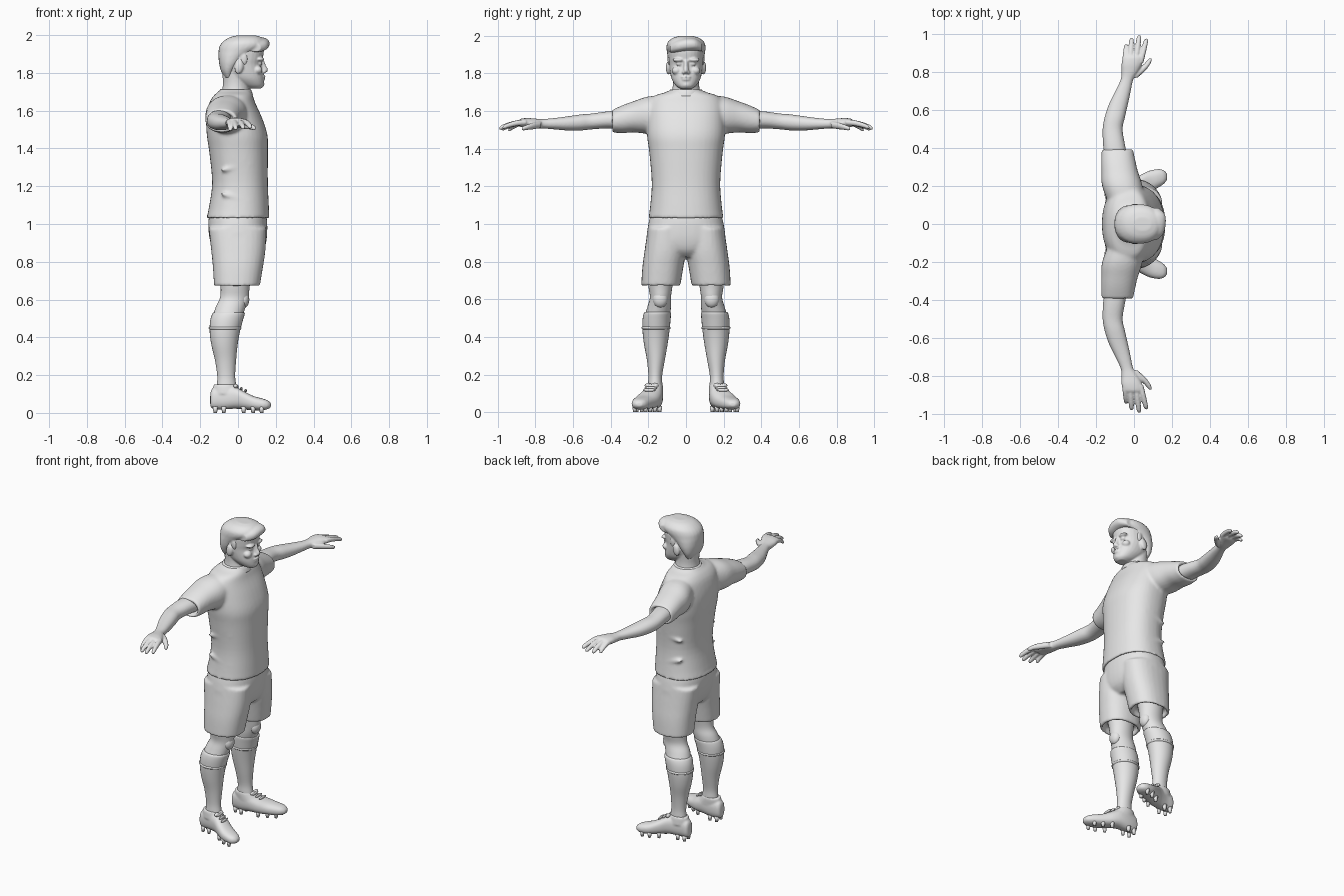
import bpy, bmesh, math
from mathutils import Matrix, Vector

grey = bpy.data.materials.new("clay grey")
grey.diffuse_color = (0.8, 0.8, 0.8, 1)


def smooth_rows(rows, steps=4):
    """Catmull-Rom interpolation between section rows."""
    out = []
    for i in range(len(rows) - 1):
        p0, p1 = rows[max(i - 1, 0)], rows[i]
        p2, p3 = rows[i + 1], rows[min(i + 2, len(rows) - 1)]
        for k in range(steps):
            t = k / steps
            out.append([0.5 * (2 * b + (c - a) * t + (2 * a - 5 * b + 4 * c - d) * t * t
                               + (3 * b - a - 3 * c + d) * t ** 3)
                        for a, b, c, d in zip(p0, p1, p2, p3)])
    return out + [list(rows[-1])]


def loft(bm, axis, rows, power=2.0, hem=False, n=28):
    """Rows are (position on axis, a min, a max, b min, b max)."""
    rows = smooth_rows(rows)
    if hem:  # hollow the last end so that it reads as an opening
        t, a0, a1, b0, b1 = rows[-1]
        back = (rows[-2][0] - t) / abs(rows[-2][0] - t) * 0.035
        g = 0.016
        rows += [[t, a0 + g, a1 - g, b0 + g, b1 - g],
                 [t + back, a0 + g, a1 - g, b0 + g, b1 - g]]
    rings = []
    for t, a0, a1, b0, b1 in rows:
        ring = []
        for k in range(n):
            u = 2 * math.pi * k / n
            c, s = math.cos(u), math.sin(u)
            a = (a0 + a1) / 2 + (a1 - a0) / 2 * math.copysign(abs(c) ** (2 / power), c)
            b = (b0 + b1) / 2 + (b1 - b0) / 2 * math.copysign(abs(s) ** (2 / power), s)
            ring.append(bm.verts.new({'x': (t, a, b), 'y': (a, t, b), 'z': (a, b, t)}[axis]))
        rings.append(ring)
    for r, q in zip(rings, rings[1:]):
        for k in range(n):
            bm.faces.new((r[k], r[(k + 1) % n], q[(k + 1) % n], q[k]))
    bm.faces.new(rings[0][::-1])
    bm.faces.new(rings[-1])


def ball(bm, centre, radii, tilt=0):
    m = (Matrix.Translation(centre) @ Matrix.Rotation(tilt, 4, 'Y')
         @ Matrix.Diagonal((*radii, 1)))
    bmesh.ops.create_uvsphere(bm, u_segments=20, v_segments=12, radius=1, matrix=m)


def mirrored(bm, build):
    """Run a builder for the +y side, then copy it to the -y side."""
    part = bmesh.new()
    build(part)
    mesh = bpy.data.meshes.new("half")
    part.to_mesh(mesh)
    part.free()
    bm.from_mesh(mesh)
    mesh.transform(Matrix.Diagonal((1, -1, 1, 1)))
    bm.from_mesh(mesh)
    bpy.data.meshes.remove(mesh)


def finish(name, bm, voxel=0, relax=0):
    bmesh.ops.recalc_face_normals(bm, faces=bm.faces)
    for f in bm.faces:
        f.smooth = True
    mesh = bpy.data.meshes.new(name)
    bm.to_mesh(mesh)
    bm.free()
    mesh.materials.append(grey)
    ob = bpy.data.objects.new(name, mesh)
    bpy.context.collection.objects.link(ob)
    if voxel:  # fuse overlapping volumes into one skin
        r = ob.modifiers.new("fuse", 'REMESH')
        r.mode, r.voxel_size, r.use_smooth_shade = 'VOXEL', voxel, True
        s = ob.modifiers.new("relax", 'SMOOTH')
        s.factor, s.iterations = 0.5, relax


# Shirt: torso with two sleeves
def sleeve(bm):
    loft(bm, 'y', [(.10, -.13, .06, 1.49, 1.685), (.20, -.168, .045, 1.48, 1.678),
                   (.28, -.172, .02, 1.487, 1.652), (.34, -.173, .006, 1.483, 1.63),
                   (.395, -.17, -.005, 1.487, 1.605)], 2.2, hem=True)


bm = bmesh.new()
loft(bm, 'z', [(1.715, -.09, .06, -.078, .078), (1.70, -.105, .068, -.11, .11),
               (1.68, -.128, .078, -.17, .17), (1.64, -.152, .092, -.2, .2),
               (1.56, -.168, .128, -.207, .207), (1.47, -.165, .156, -.207, .207),
               (1.38, -.152, .158, -.195, .195), (1.22, -.137, .158, -.182, .182),
               (1.10, -.152, .163, -.19, .19), (1.028, -.168, .166, -.2, .2)],
     2.3, hem=True, n=40)
mirrored(bm, sleeve)
for z, lean in ((1.14, .25), (1.3, -.2)):  # soft cloth folds at the waist
    mirrored(bm, lambda b: ball(b, (-.01, .172, z), (.09, .016, .014), lean))
finish("shirt", bm, .009, 5)

# Collar
bm = bmesh.new()
loft(bm, 'z', [(1.68, -.105, .08, -.095, .095), (1.70, -.1, .074, -.09, .09),
               (1.716, -.093, .066, -.083, .083)])
finish("collar", bm)


# Shorts: hips and two legs
def short_leg(bm):
    loft(bm, 'z', [(.98, -.155, .15, .0, .203), (.86, -.142, .145, .0, .22),
                   (.77, -.133, .132, .014, .232), (.672, -.127, .116, .03, .238)],
         2.3, hem=True)


bm = bmesh.new()
loft(bm, 'z', [(1.06, -.15, .148, -.185, .185), (1.0, -.158, .155, -.2, .2),
               (.92, -.15, .152, -.208, .208), (.86, -.13, .135, -.17, .17),
               (.825, -.1, .1, -.1, .1)], 2.3, n=40)
mirrored(bm, short_leg)
finish("shorts", bm, .009, 4)

# Legs and socks
bm = bmesh.new()
mirrored(bm, lambda b: loft(b, 'z', [
    (.76, -.1, .08, .06, .21), (.67, -.092, .062, .072, .2), (.61, -.095, .056, .08, .192),
    (.56, -.118, .04, .08, .205), (.50, -.135, .02, .086, .222), (.44, -.14, .005, .09, .222)]))
mirrored(bm, lambda b: ball(b, (.03, .137, .6), (.03, .04, .045)))
finish("legs", bm)
bm = bmesh.new()
mirrored(bm, lambda b: loft(b, 'z', [
    (.532, -.122, .026, .088, .21), (.528, -.134, .036, .08, .223), (.49, -.147, .026, .082, .231),
    (.43, -.15, .01, .088, .231), (.36, -.141, -.002, .098, .223), (.28, -.122, -.01, .112, .208),
    (.20, -.11, -.015, .126, .2), (.15, -.112, -.01, .126, .202), (.10, -.12, .0, .126, .205)]))
mirrored(bm, lambda b: loft(b, 'z', [
    (.455, -.15, .014, .087, .232), (.451, -.155, .018, .082, .236), (.445, -.154, .017, .082, .236),
    (.44, -.149, .012, .088, .231)]))
finish("socks", bm)


# Shoes with collar, laces and studs
def shoe(bm):
    loft(bm, 'x', [(-.147, .15, .18, .04, .095), (-.135, .132, .2, .022, .13),
                   (-.08, .123, .208, .018, .142), (-.02, .124, .228, .022, .14),
                   (.03, .138, .256, .018, .115), (.08, .165, .28, .014, .09),
                   (.13, .193, .289, .014, .076), (.158, .212, .282, .02, .066),
                   (.174, .232, .265, .03, .052)], 2.4)
    loft(bm, 'z', [(.10, -.135, .03, .122, .215), (.135, -.132, .0, .122, .21),
                   (.15, -.128, -.008, .124, .207)])


def trim(bm):
    for k in range(3):  # laces
        ball(bm, (-.004 + .022 * k, .18 + .008 * k, .138 - .01 * k), (.007, .034, .009))
    ball(bm, (-.012, .165, .142), (.012, .02, .012))
    ball(bm, (-.012, .2, .142), (.012, .02, .012))
    for x, y in ((-.12, .145), (-.12, .188), (-.075, .14), (-.075, .192), (.03, .165),
                 (.03, .235), (.08, .19), (.08, .262), (.125, .215), (.125, .272)):
        bmesh.ops.create_cone(bm, cap_ends=True, segments=12, radius1=.009, radius2=.014,
                              depth=.034, matrix=Matrix.Translation((x, y, .017)))


bm = bmesh.new()
mirrored(bm, shoe)
finish("shoes", bm, .006, 3)
bm = bmesh.new()
mirrored(bm, trim)
finish("laces_and_studs", bm)


# Arms with hands
def arm(bm):
    loft(bm, 'y', [(.33, -.155, -.03, 1.505, 1.605), (.42, -.163, -.048, 1.508, 1.598),
                   (.50, -.165, -.06, 1.503, 1.587), (.56, -.155, -.048, 1.497, 1.582),
                   (.63, -.132, -.032, 1.497, 1.572), (.70, -.098, -.017, 1.503, 1.563),
                   (.76, -.07, -.004, 1.508, 1.558), (.80, -.066, .022, 1.508, 1.56),
                   (.84, -.066, .042, 1.512, 1.563), (.875, -.058, .05, 1.515, 1.56),
                   (.89, -.045, .04, 1.525, 1.55)], 2.2)
    # knuckle x, tip x, tip y, tip z
    for x0, x1, y1, z1 in ((-.047, -.04, .945, 1.497), (-.02, -.012, .98, 1.503),
                           (.008, .028, .993, 1.508), (.034, .066, .975, 1.512)):
        rows = []
        for t, r in ((0, .016), (.35, .0155), (.7, .014), (.92, .012), (1, .006)):
            x, z = x0 + (x1 - x0) * t, 1.54 + (z1 - 1.54) * t * t
            rows.append((.85 + (y1 - .85) * t, x - r, x + r, z - r, z + r))
        loft(bm, 'y', rows, n=14)
    loft(bm, 'y', [(.77, -.02, .02, 1.51, 1.545), (.81, .015, .062, 1.503, 1.54),
                   (.84, .05, .085, 1.5, 1.53), (.865, .073, .095, 1.496, 1.52),
                   (.872, .082, .094, 1.5, 1.514)], n=14)


bm = bmesh.new()
mirrored(bm, arm)
finish("arms", bm, .005, 3)


# Head: neck, skull, ears and facial features
def face_side(bm):
    ball(bm, (.005, .094, 1.83), (.023, .013, .036), .2)       # ear
    ball(bm, (.118, .04, 1.872), (.022, .032, .011))           # brow
    ball(bm, (.104, .05, 1.815), (.025, .026, .022))           # cheek
    ball(bm, (.115, .036, 1.85), (.014, .017, .009))           # eyelid
    ball(bm, (.138, .012, 1.806), (.012, .01, .008))           # nostril


bm = bmesh.new()
loft(bm, 'z', [(1.64, -.1, .075, -.1, .1), (1.70, -.085, .062, -.076, .076),
               (1.75, -.08, .055, -.07, .07), (1.82, -.085, .05, -.075, .075)])
loft(bm, 'z', [(1.717, .06, .122, -.028, .028), (1.733, .015, .136, -.052, .052),
               (1.765, -.035, .137, -.074, .074), (1.80, -.07, .133, -.084, .084),
               (1.845, -.088, .124, -.09, .09), (1.88, -.09, .132, -.092, .092),
               (1.93, -.085, .136, -.09, .09), (1.97, -.05, .11, -.065, .065)], 2.2)
mirrored(bm, face_side)
loft(bm, 'z', [(1.868, .11, .138, -.012, .012), (1.84, .11, .147, -.012, .012),
               (1.818, .11, .159, -.015, .015), (1.804, .11, .152, -.017, .017),
               (1.798, .11, .138, -.012, .012)], n=16)
ball(bm, (.134, 0, 1.781), (.012, .027, .006))
ball(bm, (.133, 0, 1.768), (.012, .024, .007))
ball(bm, (.122, 0, 1.74), (.018, .026, .017))
finish("head", bm, .005, 3)

# Hair: short sides with a swept front
bm = bmesh.new()
loft(bm, 'z', [(1.775, -.072, -.03, -.06, .06), (1.81, -.09, -.015, -.08, .08),
               (1.85, -.1, .02, -.093, .093), (1.885, -.103, .055, -.098, .098),
               (1.91, -.103, .1, -.101, .101), (1.94, -.098, .145, -.104, .104),
               (1.965, -.08, .145, -.098, .098), (1.988, -.045, .125, -.072, .072),
               (1.999, .0, .09, -.035, .035)], 2.2)
loft(bm, 'y', [(-.085, .06, .12, 1.91, 1.955), (-.05, .06, .155, 1.912, 1.975),
               (0, .06, .167, 1.918, 1.988), (.05, .06, .163, 1.922, 1.985),
               (.085, .06, .13, 1.918, 1.962)], 2.2)
mirrored(bm, lambda b: ball(b, (.032, .086, 1.875), (.02, .012, .035)))
finish("hair", bm, .006, 3)
